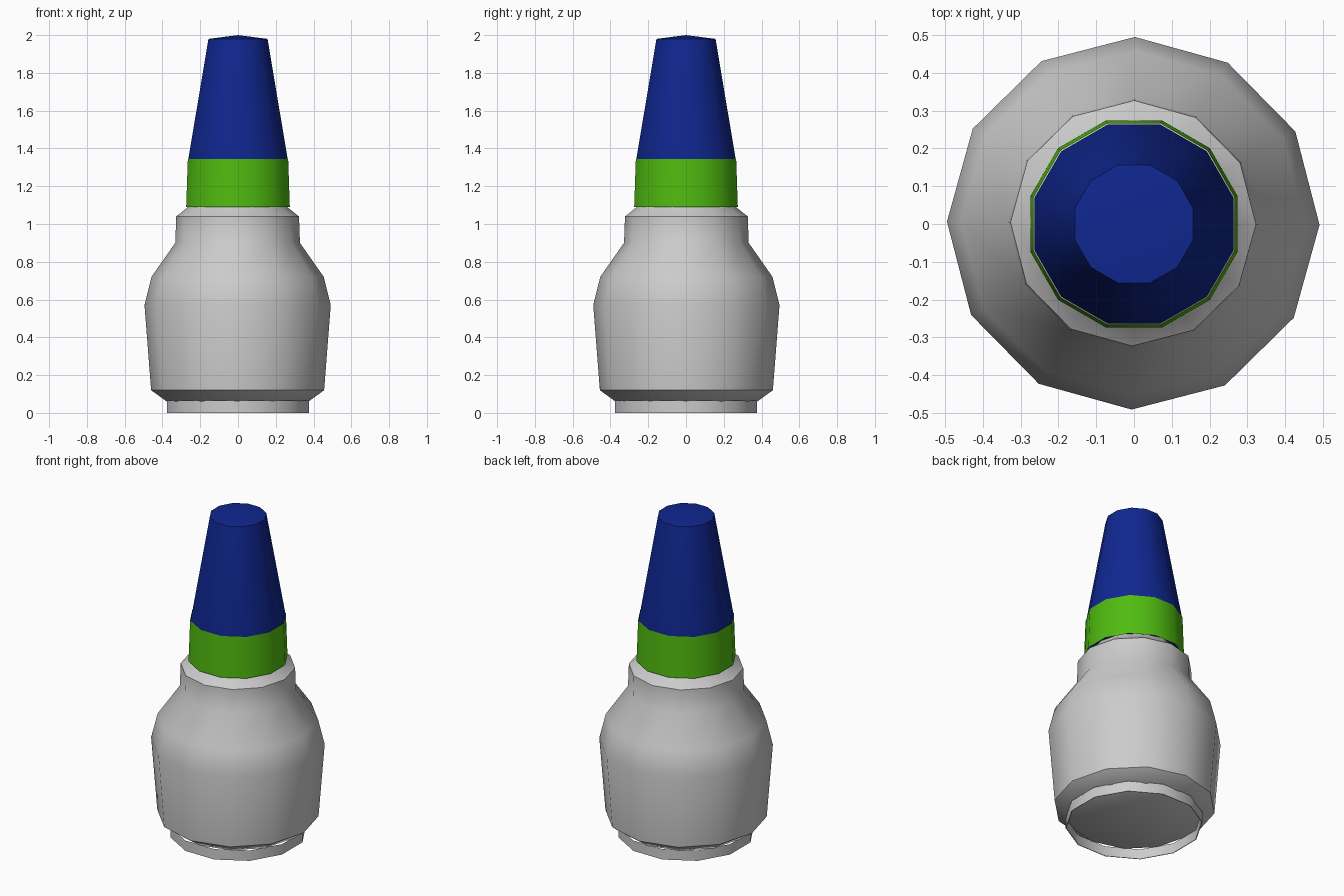
import bpy, bmesh
from math import cos, sin, radians, tau

if "Cube" in bpy.data.objects:
    bpy.data.objects.remove(bpy.data.objects["Cube"])

SIDES = 12


def material(name, rgb):
    mat = bpy.data.materials.new(name)
    mat.diffuse_color = (*rgb, 1)
    mat.use_nodes = True
    mat.node_tree.nodes["Principled BSDF"].inputs["Base Color"].default_value = mat.diffuse_color
    return mat


def lathe(name, profile, turn, mat=None, loc=(0, 0, 0), sharp=42):
    """Spin (radius, z) points into a 12-sided part; radius 0 makes a pole."""
    bm = bmesh.new()
    rings = []
    for r, z in profile:
        if r == 0:
            rings.append([bm.verts.new((0, 0, z))] * SIDES)
        else:
            angles = [tau * i / SIDES + radians(turn) for i in range(SIDES)]
            rings.append([bm.verts.new((r * cos(a), r * sin(a), z)) for a in angles])
    for low, high in zip(rings, rings[1:]):
        for i in range(SIDES):
            j = (i + 1) % SIDES
            corners = list(dict.fromkeys((low[i], low[j], high[j], high[i])))
            bm.faces.new(corners)
    bm.normal_update()
    mesh = bpy.data.meshes.new(name)
    bm.to_mesh(mesh)
    bm.free()
    obj = bpy.data.objects.new(name, mesh)
    obj.location = loc
    bpy.context.collection.objects.link(obj)
    if mat:
        mesh.materials.append(mat)
    bpy.ops.object.select_all(action='DESELECT')
    obj.select_set(True)
    bpy.context.view_layer.objects.active = obj
    bpy.ops.object.shade_smooth_by_angle(angle=radians(sharp))
    return obj


blue = material("blue", (0.005, 0.02, 0.28))
green = material("green", (0.08, 0.5, 0.005))

# Bottle body with shoulder and neck
lathe("bottle_body",
      [(0, 0.06), (0.375, 0.06), (0.458, 0.12), (0.493, 0.57), (0.456, 0.72),
       (0.33, 0.9), (0.325, 1.04), (0.262, 1.09), (0.25, 1.11), (0, 1.11)],
      -0.5, loc=(-0.002, 0.002, 0))

# Thin foot rim around the recessed bottom
lathe("foot_rim", [(0.384, 0.06), (0.384, 0), (0.388, 0), (0.388, 0.065)], 15)

# Coloured band around the bottom of the cap
lathe("cap_band", [(0.284, 1.09), (0.275, 1.345)], 15, green)

# Tapered cap with a slightly domed tip
lathe("cap",
      [(0, 1.11), (0.268, 1.11), (0.272, 1.345), (0.162, 1.98), (0, 2.0)],
      15, blue)
